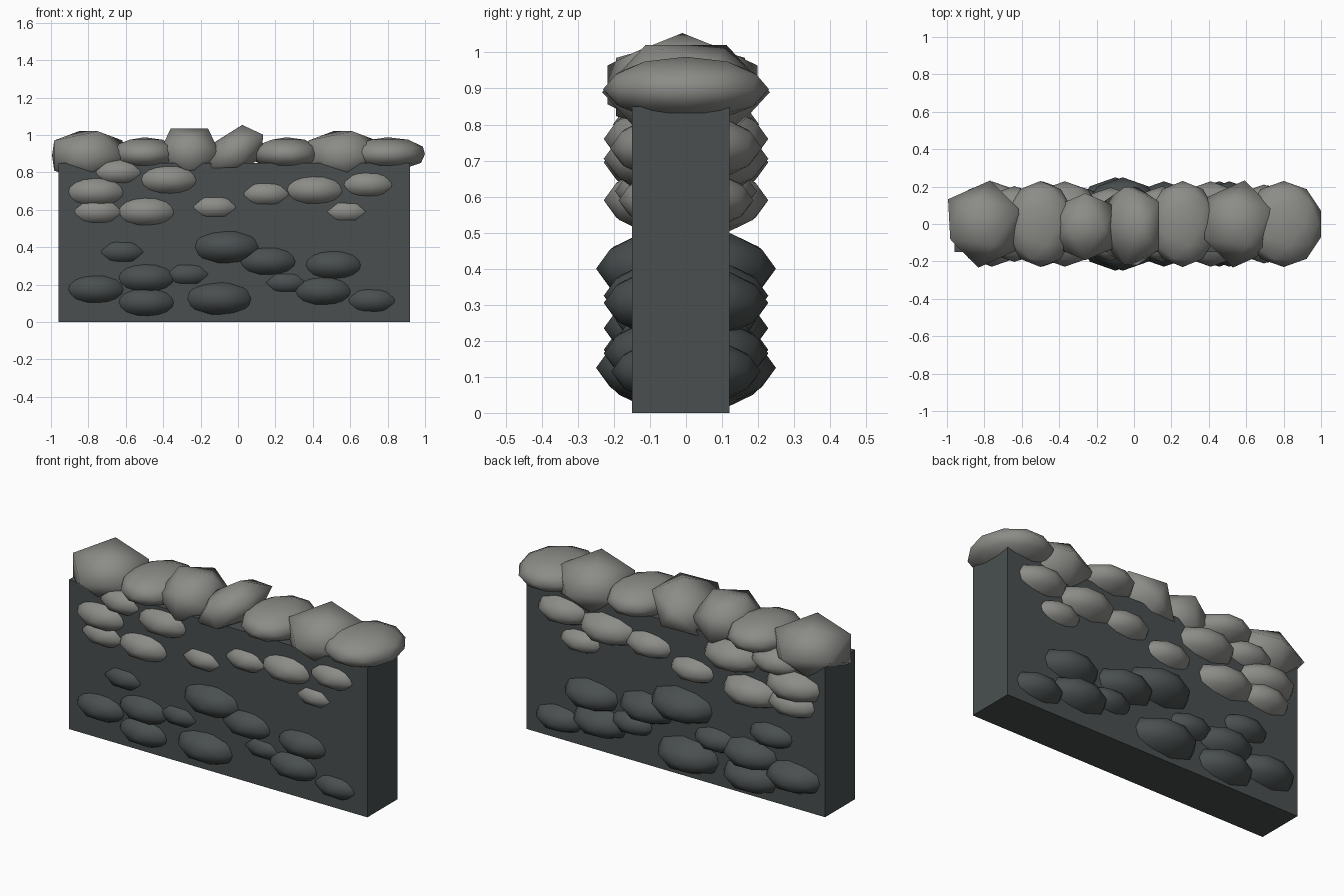
import bpy, bmesh, math
from mathutils import Matrix, Vector, Euler

if "Cube" in bpy.data.objects:
    bpy.data.objects.remove(bpy.data.objects["Cube"])


def material(name, rgb):
    m = bpy.data.materials.new(name)
    m.diffuse_color = (*rgb, 1)
    m.use_nodes = True
    m.node_tree.nodes["Principled BSDF"].inputs["Base Color"].default_value = m.diffuse_color
    return m


DARK = material("dark_slate", (0.068, 0.078, 0.078))
LIGHT = material("light_stone", (0.26, 0.26, 0.245))


def finish(bm, name, mat, smooth):
    bmesh.ops.recalc_face_normals(bm, faces=bm.faces)
    for f in bm.faces:
        f.smooth = smooth
    me = bpy.data.meshes.new(name)
    bm.to_mesh(me)
    bm.free()
    me.materials.append(mat)
    bpy.context.collection.objects.link(bpy.data.objects.new(name, me))


def round_stone(name, loc, radii, mat):
    bm = bmesh.new()
    bmesh.ops.create_icosphere(
        bm, subdivisions=2, radius=1,
        matrix=Matrix.LocRotScale(Vector(loc), None, Vector(radii)))
    finish(bm, name, mat, True)


def chunky_stone(name, loc, radii, rot, mat):
    # twenty-sided stone lying with one edge upward
    bm = bmesh.new()
    a, b = 0.5257, 0.8507
    for s in (-1, 1):
        for t in (-1, 1):
            for co in ((s * a, 0, t * b), (s * b, t * a, 0), (0, s * b, t * a)):
                bm.verts.new(co)
    bmesh.ops.convex_hull(bm, input=bm.verts)
    e = Euler([math.radians(r) for r in rot])
    bm.transform(Matrix.LocRotScale(Vector(loc), e, Vector(radii)))
    finish(bm, name, mat, True)


# wall core
bm = bmesh.new()
bmesh.ops.create_cube(bm, size=1, matrix=Matrix.LocRotScale(
    Vector((-0.02, -0.015, 0.425)), None, Vector((1.88, 0.27, 0.85))))
finish(bm, "wall_core", DARK, False)

# stones running through the wall: x, z, half width showing on the front
upper = [(-.76, .695, .145), (-.64, .80, .115), (-.37, .76, .145),
         (-.75, .59, .12), (-.49, .59, .145), (-.125, .615, .108),
         (.15, .685, .115), (.41, .705, .145), (.695, .735, .125),
         (.58, .59, .097)]
lower = [(-.62, .375, .108), (-.06, .40, .17), (.16, .325, .145),
         (.51, .305, .145), (.255, .21, .10), (-.27, .255, .105),
         (-.49, .235, .145), (-.76, .175, .145), (-.49, .105, .145),
         (-.10, .125, .17), (.455, .165, .145), (.715, .115, .12)]
for label, stones, mat in (("upper_stone", upper, LIGHT), ("lower_stone", lower, DARK)):
    for i, (x, z, w) in enumerate(stones):
        r = 0.105 + 0.85 * w
        round_stone(f"{label}_{i + 1}", (x, 0, z), (0.92 * r, r, 0.46 * r), mat)

# rounded cap stones
for i, (x, rx) in enumerate(((-.50, .185), (.26, .185), (.80, .21))):
    round_stone(f"round_cap_{i + 1}", (x, 0, .898), (rx, .23, .09), LIGHT)

# angular cap stones
for i, x in enumerate((-.80, .56)):
    chunky_stone(f"angular_cap_{i + 1}", (x, 0, .89), (.235, .235, .153), (0, 0, 114), LIGHT)
chunky_stone("flat_cap", (-.26, -.015, .904), (.19, .21, .154), (0, 0, 0), LIGHT)
chunky_stone("tilted_cap", (-.015, -.01, .91), (.205, .245, .12), (0, -32, 0), LIGHT)
